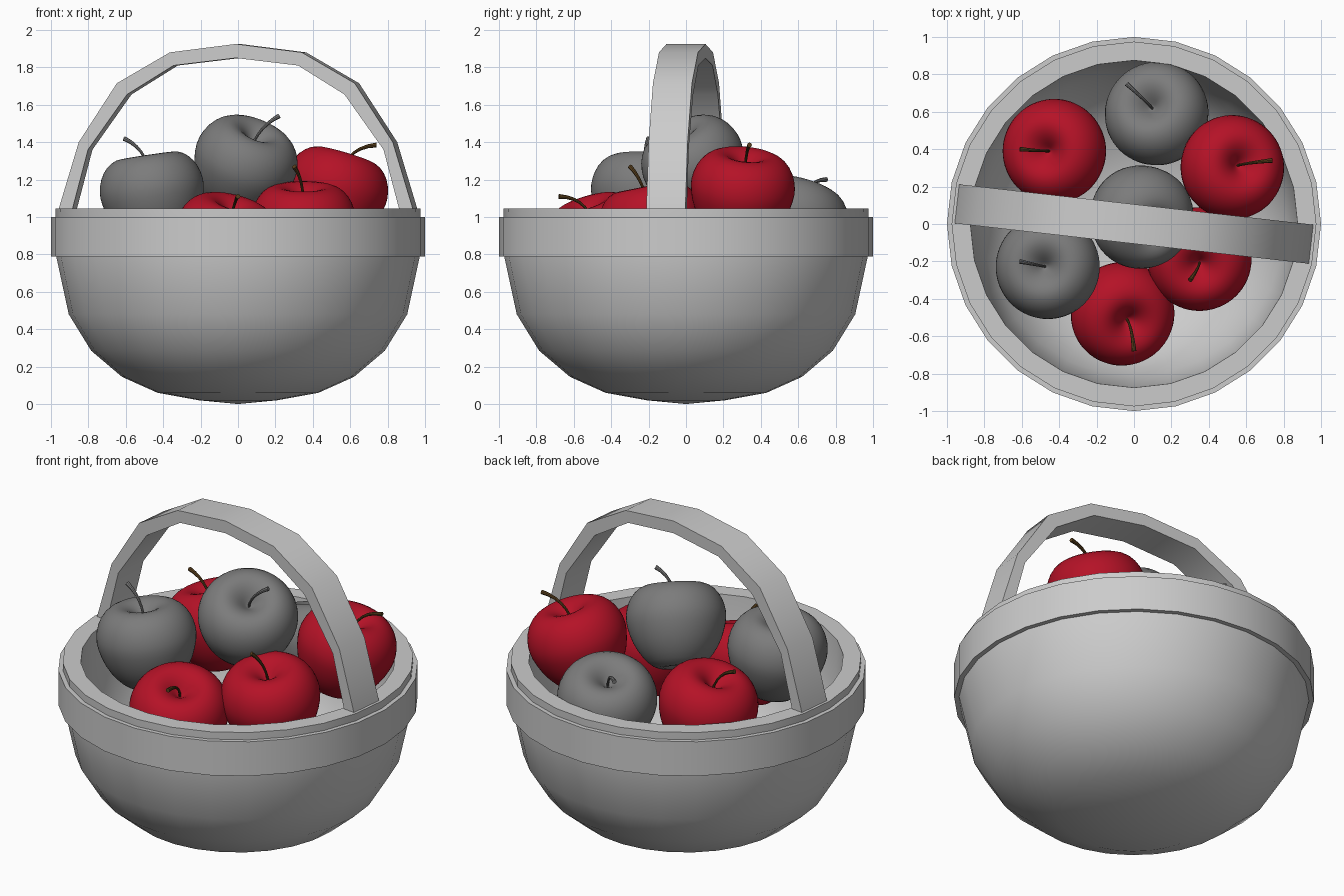
import bpy, bmesh, math
from mathutils import Vector

if "Cube" in bpy.data.objects:
    bpy.data.objects.remove(bpy.data.objects["Cube"])


def material(name, rgb):
    m = bpy.data.materials.new(name)
    m.diffuse_color = (*rgb, 1)
    m.use_nodes = True
    m.node_tree.nodes["Principled BSDF"].inputs["Base Color"].default_value = m.diffuse_color
    return m


BASKET = material("light_grey", (0.6, 0.6, 0.6))
GREY = material("mid_grey", (0.2, 0.2, 0.2))
RED = material("apple_red", (0.46, 0.006, 0.02))
BROWN = material("stem_brown", (0.10, 0.05, 0.012))


def finish(bm, name, mat, angle=30):
    bmesh.ops.remove_doubles(bm, verts=bm.verts, dist=1e-5)
    bmesh.ops.recalc_face_normals(bm, faces=bm.faces)
    me = bpy.data.meshes.new(name)
    bm.to_mesh(me)
    bm.free()
    for p in me.polygons:
        p.use_smooth = True
    me.set_sharp_from_angle(angle=math.radians(angle))
    me.materials.append(mat)
    ob = bpy.data.objects.new(name, me)
    bpy.context.scene.collection.objects.link(ob)
    return ob


def lathe(name, profile, mat, segs, closed=False, angle=30):
    bm = bmesh.new()
    pts = profile + profile[:1] if closed else profile
    vs = [bm.verts.new((r, 0, z)) for r, z in pts]
    es = [bm.edges.new(p) for p in zip(vs, vs[1:])]
    bmesh.ops.spin(bm, geom=vs + es, cent=(0, 0, 0), axis=(0, 0, 1),
                   angle=2 * math.pi, steps=segs, use_duplicate=False)
    return finish(bm, name, mat, angle)


def sweep(name, rings, mat):
    bm = bmesh.new()
    rv = [[bm.verts.new(p) for p in ring] for ring in rings]
    n = len(rv[0])
    for a, b in zip(rv, rv[1:]):
        for i in range(n):
            bm.faces.new((a[i], a[(i + 1) % n], b[(i + 1) % n], b[i]))
    bm.faces.new(rv[0])
    bm.faces.new(rv[-1])
    return finish(bm, name, mat)


# Basket bowl with thick wall and flat rim
lathe("basket_bowl", [
    (0, 0), (0.21, 0.02), (0.43, 0.06), (0.62, 0.145), (0.785, 0.285),
    (0.905, 0.48), (0.972, 0.79), (0.975, 1.045), (0.875, 1.045),
    (0.865, 0.79), (0.81, 0.52), (0.70, 0.35), (0.55, 0.22), (0.3, 0.13),
    (0, 0.1)], BASKET, 28)

# Raised band around the rim
lathe("rim_band", [(0.96, 0.79), (1.0, 0.79), (1.0, 1.0), (0.96, 1.0)],
      BASKET, 28, closed=True)

# Arched handle, turned slightly about the vertical
half = [((0.965, 0.82), (0.90, 0.82)), ((0.96, 1.02), (0.885, 1.02)),
        ((0.845, 1.40), (0.795, 1.36)), ((0.64, 1.715), (0.585, 1.655)),
        ((0.355, 1.88), (0.335, 1.81)), ((0, 1.925), (0, 1.85))]
arch = half + [((-a[0], a[1]), (-b[0], b[1])) for a, b in half[-2::-1]]
w = 0.105
handle = sweep("handle", [[(o[0], -w, o[1]), (o[0], w, o[1]),
                           (i[0], w, i[1]), (i[0], -w, i[1])]
                          for o, i in arch], BASKET)
handle.rotation_euler.z = math.radians(-6.5)

# Apples: centre, axis direction, stem tip, grey or red
APPLE = [(0, -0.20), (0.04, -0.225), (0.09, -0.25), (0.14, -0.24),
         (0.2, -0.18), (0.25, -0.10), (0.28, 0), (0.283, 0.06),
         (0.265, 0.13), (0.225, 0.19), (0.165, 0.225), (0.11, 0.22),
         (0.06, 0.19), (0.025, 0.15), (0, 0.13)]
apples = [
    ((-0.415, 0.39, 1.00), (-0.3, 0, 1), (-0.61, 0.40, 1.28), RED),
    ((0.13, 0.58, 0.96), (-0.25, 0.3, 1), (-0.04, 0.75, 1.20), GREY),
    ((0.515, 0.30, 1.12), (0.3, 0.1, 1), (0.74, 0.34, 1.385), RED),
    ((0.03, 0.05, 1.27), (0.4, -0.47, 1), (0.22, -0.02, 1.54), GREY),
    ((-0.455, -0.23, 1.11), (-0.15, 0.02, 1), (-0.61, -0.20, 1.42), GREY),
    ((-0.07, -0.47, 0.87), (0.25, -0.3, 1), (0, -0.68, 1.11), RED),
    ((0.35, -0.18, 0.945), (0, -0.2, 1), (0.30, -0.30, 1.27), RED),
]
for k, (c, axis, tip, mat) in enumerate(apples, 1):
    rot = Vector((0, 0, 1)).rotation_difference(Vector(axis))
    ob = lathe(f"apple_{k}", APPLE, mat, 32, angle=180)
    ob.rotation_mode = 'QUATERNION'
    ob.rotation_quaternion = rot
    ob.location = c
    ob.modifiers.new("smooth", 'SUBSURF').levels = 1

    # Curved stem flaring towards its tip
    up = Vector(axis).normalized()
    a, tip = Vector(c) + up * 0.12, Vector(tip)
    mid = a + up * 0.6 * (tip - a).length
    rings = []
    for s in range(7):
        t = s / 6
        p = a * (1 - t) ** 2 + mid * 2 * t * (1 - t) + tip * t * t
        d = (mid - a) * (1 - t) + (tip - mid) * t
        q = Vector((0, 0, 1)).rotation_difference(d)
        r = 0.007 + 0.006 * t ** 3
        rings.append([p + q @ Vector((r * math.cos(j * math.pi / 4),
                                      r * math.sin(j * math.pi / 4), 0))
                      for j in range(8)])
    sweep(f"stem_{k}", rings, BROWN if mat is RED else GREY)
